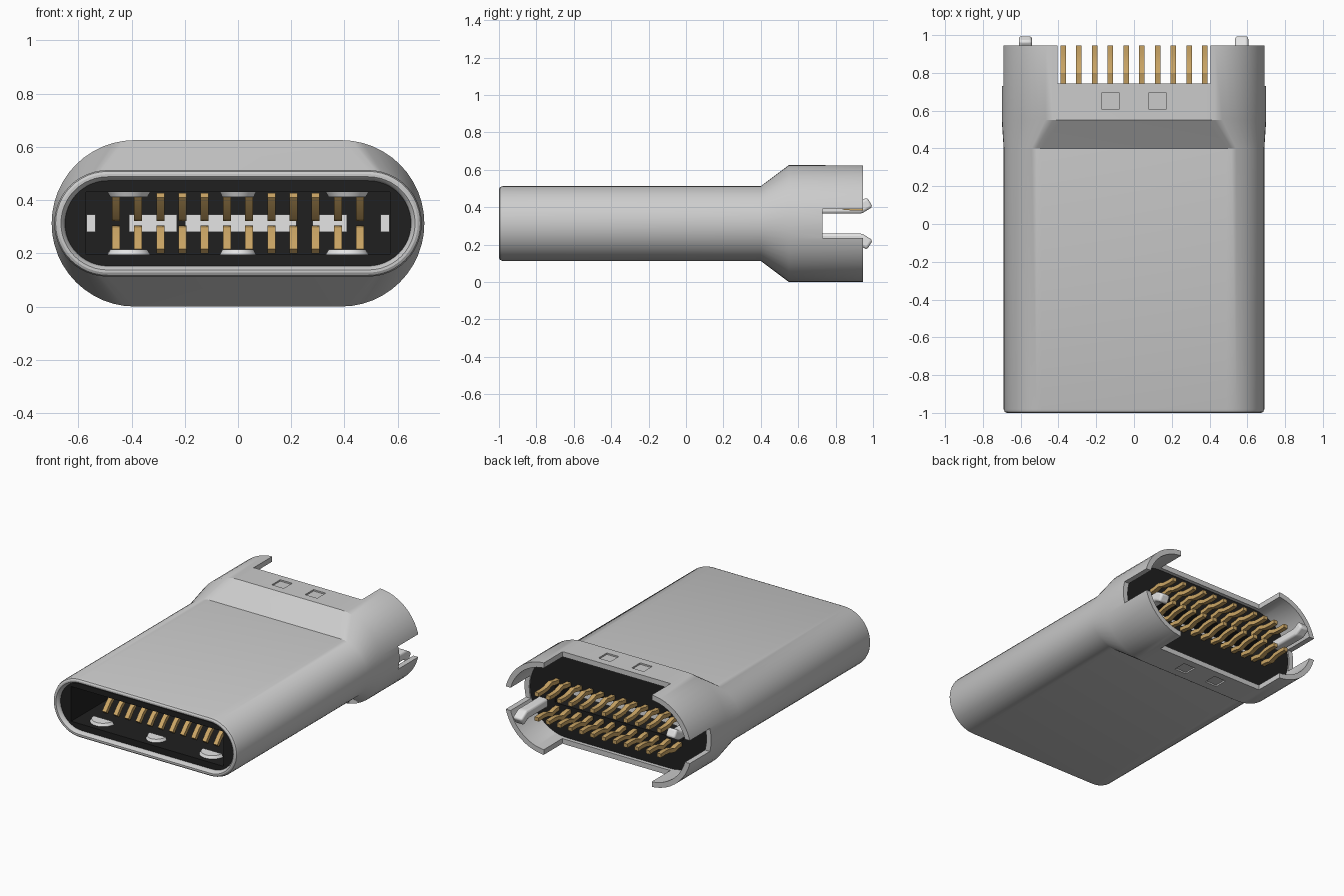
import bpy, bmesh, math
from mathutils import Vector

if "Cube" in bpy.data.objects:
    bpy.data.objects.remove(bpy.data.objects["Cube"])

ZC = 0.3125  # centre height of the plug


def material(name, rgb):
    m = bpy.data.materials.new(name)
    m.diffuse_color = (*rgb, 1)
    m.use_nodes = True
    m.node_tree.nodes["Principled BSDF"].inputs["Base Color"].default_value = m.diffuse_color
    return m


STEEL = material("steel_grey", (0.60, 0.60, 0.60))
BRIGHT = material("bright_metal", (0.78, 0.78, 0.78))
GOLD = material("gold", (0.60, 0.38, 0.13))
BLACK = material("black_plastic", (0.014, 0.014, 0.014))


def finish(name, bm, mat, smooth=True):
    bmesh.ops.recalc_face_normals(bm, faces=bm.faces)
    me = bpy.data.meshes.new(name)
    bm.to_mesh(me)
    bm.free()
    ob = bpy.data.objects.new(name, me)
    bpy.context.collection.objects.link(ob)
    if mat:
        me.materials.append(mat)
    if smooth:
        smooth_edges(ob)
    return ob


def activate(ob):
    bpy.ops.object.select_all(action='DESELECT')
    ob.select_set(True)
    bpy.context.view_layer.objects.active = ob


def smooth_edges(ob):
    activate(ob)
    bpy.ops.object.shade_smooth_by_angle(angle=math.radians(28))


def stadium(y, hw, hh, n=12):
    """Points of a slot-shaped ring: flat top and bottom, round ends."""
    pts = []
    for side in (1, -1):
        for i in range(2 * n + 1):
            a = math.pi * (i / (2 * n) - 0.5)
            pts.append((side * (hw - hh + hh * math.cos(a)), y, ZC + side * hh * math.sin(a)))
    return pts


def loft(name, rings, mat, tube=False):
    bm = bmesh.new()
    loops = [[bm.verts.new(p) for p in stadium(*r)] for r in rings]
    pairs = list(zip(loops, loops[1:]))
    if tube:
        pairs.append((loops[-1], loops[0]))
    else:
        bm.faces.new(loops[0])
        bm.faces.new(loops[-1])
    for a, b in pairs:
        for i in range(len(a)):
            j = (i + 1) % len(a)
            bm.faces.new((a[i], a[j], b[j], b[i]))
    return finish(name, bm, mat, False)


def boxes(name, ranges, mat):
    bm = bmesh.new()
    for x0, x1, y0, y1, z0, z1 in ranges:
        vs = bmesh.ops.create_cube(bm, size=1)["verts"]
        for v in vs:
            v.co = (x0 + (v.co.x + 0.5) * (x1 - x0), y0 + (v.co.y + 0.5) * (y1 - y0),
                    z0 + (v.co.z + 0.5) * (z1 - z0))
    return finish(name, bm, mat, False)


def cut(ob, ranges):
    """Subtract each box in turn."""
    for r in ranges:
        c = boxes("cutter", [r], None)
        c.hide_render = True
        m = ob.modifiers.new("cut", 'BOOLEAN')
        m.operation, m.solver, m.object = 'DIFFERENCE', 'EXACT', c
        activate(ob)
        bpy.ops.object.modifier_apply(modifier=m.name)
        bpy.data.objects.remove(c)
    smooth_edges(ob)


def strip(name, path, xs, width, thick, mat, flip=False):
    """Bent metal strips following a (y, z offset) path, one at each x."""
    pts = [Vector((y, -z if flip else z)) for y, z in path]
    sides = []
    for i, p in enumerate(pts):
        d0 = (p - pts[max(i - 1, 0)]).normalized()
        d1 = (pts[min(i + 1, len(pts) - 1)] - p).normalized()
        d = (d0 + d1).normalized()
        nrm = Vector((-d.y, d.x))
        ref = d1 if d1.length else d0
        k = thick / 2 / max(0.6, d.dot(ref))
        sides.append((p + nrm * k, p - nrm * k))
    bm = bmesh.new()
    for x in xs:
        rows = []
        for a, b in sides:
            rows.append([bm.verts.new((x + s * width / 2, q.x, ZC + q.y))
                         for s, q in ((-1, a), (1, a), (1, b), (-1, b))])
        bm.faces.new(rows[0])
        bm.faces.new(rows[-1])
        for a, b in zip(rows, rows[1:]):
            for i in range(4):
                j = (i + 1) % 4
                bm.faces.new((a[i], a[j], b[j], b[i]))
    return finish(name, bm, mat)


# Outer metal shell: rounded front lip, long sleeve, flared rear collar
shell = loft("shell", [
    (-0.975, 0.65, 0.16), (-0.99, 0.655, 0.165), (-1.0, 0.665, 0.175), (-1.0, 0.675, 0.185),
    (-0.994, 0.685, 0.195), (-0.98, 0.69, 0.20), (0.40, 0.69, 0.20), (0.55, 0.70, 0.3125),
    (0.945, 0.70, 0.3125), (0.945, 0.665, 0.2775), (0.56, 0.665, 0.2775), (0.42, 0.65, 0.16),
], STEEL, tube=True)
shell_cuts = [(-0.405, 0.405, 0.745, 1.1, -0.1, 0.8),   # top and bottom openings
              (-0.8, 0.8, 0.73, 1.1, 0.235, 0.39)]      # side notches
for sx in (-0.125, 0.125):                              # square dimples
    for z in (0, 0.625):
        shell_cuts.append((sx - 0.045, sx + 0.045, 0.605, 0.695, z - 0.01, z + 0.01))
cut(shell, shell_cuts)

# Black insulator with the front socket and a rear slot
insulator = loft("insulator", [
    (-0.972, 0.653, 0.163), (0.42, 0.653, 0.163), (0.56, 0.668, 0.280), (0.72, 0.668, 0.280),
], BLACK)
cut(insulator, [(-0.57, 0.57, -1.1, 0.2, 0.195, 0.43),
                (-0.48, 0.48, 0.5, 1.1, 0.25, 0.375)])

# Middle ground plate, with front teeth, and the two side latch arms
boxes("middle_plate", [(-0.41, 0.41, 0.21, 0.62, 0.28, 0.345),
                       (-0.41, -0.23, 0.1, 0.21, 0.28, 0.345),
                       (-0.20, 0.22, 0.1, 0.21, 0.28, 0.345),
                       (0.28, 0.41, 0.1, 0.21, 0.28, 0.345)], BRIGHT)
for side, label in ((-1, "left"), (1, "right")):
    x0, x1 = sorted((side * 0.535, side * 0.569))
    boxes("latch_arm_" + label, [(x0, x1, -0.55, 0.25, 0.28, 0.345)], BRIGHT)

# Rear solder legs: left one bends up, right one bends down
leg_path = [(0.60, 0.0825), (0.93, 0.0825), (0.983, 0.115)]
for x, label, flip in ((-0.575, "left", False), (0.57, "right", True)):
    leg = strip("rear_leg_" + label, leg_path, [x], 0.07, 0.06, BRIGHT, flip)
    b = leg.modifiers.new("round", 'BEVEL')
    b.width, b.segments = 0.014, 3

# Gold contacts: sprung front tips, straight body, kinked tails
contact_path = [(-0.77, 0.105), (-0.73, 0.06), (-0.69, 0.028), (-0.65, 0.022), (-0.60, 0.032),
                (-0.20, 0.09), (0.20, 0.092), (0.72, 0.092), (0.76, 0.094), (0.80, 0.103),
                (0.85, 0.086), (0.90, 0.082), (0.945, 0.084)]
contact_x = [(i - 5.5) / 12 for i in range(12)]
strip("upper_contacts", contact_path, contact_x, 0.03, 0.026, GOLD)
strip("lower_contacts", contact_path, contact_x, 0.03, 0.026, GOLD, True)

# Half-disc ground springs on the socket floor and roof
for row, s in (("lower", -1), ("upper", 1)):
    bm = bmesh.new()
    for cx, r in ((-0.41, 0.083), (0, 0.07), (0.41, 0.083)):
        arc = [math.pi * i / 14 for i in range(15)]
        base = [bm.verts.new((cx + r * math.cos(a), -0.86 - 0.08 * math.sin(a), ZC + s * 0.12)) for a in arc]
        top = [bm.verts.new((cx + 0.85 * r * math.cos(a), -0.86 - 0.07 * math.sin(a), ZC + s * 0.099)) for a in arc]
        bm.faces.new(base)
        bm.faces.new(top)
        for i in range(15):
            j = (i + 1) % 15
            bm.faces.new((base[i], base[j], top[j], top[i]))
    finish(row + "_ground_springs", bm, BRIGHT)
